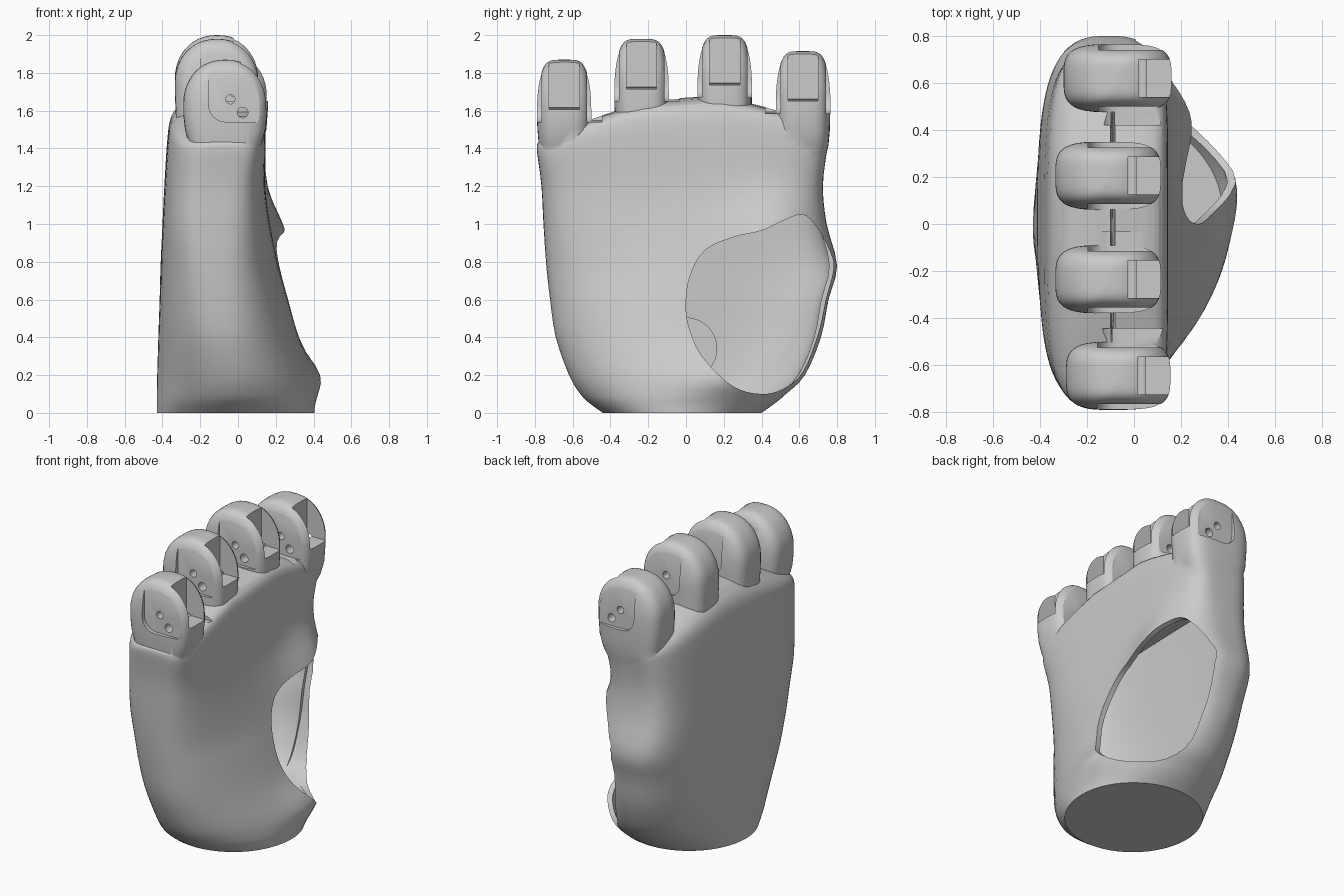
import bpy, bmesh
from math import cos, sin, pi, exp, radians
from mathutils import Matrix

if "Cube" in bpy.data.objects:
    bpy.data.objects.remove(bpy.data.objects["Cube"])


def spline(rows, steps, closed=False):
    n, out = len(rows), []
    for i in range(n if closed else n - 1):
        idx = [(i + k) % n if closed else min(max(i + k, 0), n - 1) for k in (-1, 0, 1, 2)]
        p = [rows[k] for k in idx]
        for s in range(steps):
            t = s / steps
            out.append([0.5 * (2*b + (c-a)*t + (2*a-5*b+4*c-d)*t*t + (3*b-a-3*c+d)*t**3)
                        for a, b, c, d in zip(*p)])
    if not closed:
        out.append(list(rows[-1]))
    return out


def finish(name, bm):
    me = bpy.data.meshes.new(name)
    bm.to_mesh(me)
    bm.free()
    ob = bpy.data.objects.new(name, me)
    bpy.context.collection.objects.link(ob)
    return ob


def loft(name, rings):
    bm = bmesh.new()
    vs = [[bm.verts.new(p) for p in r] for r in rings]
    n = len(vs[0])
    for r0, r1 in zip(vs, vs[1:]):
        for i in range(n):
            bm.faces.new((r0[i], r0[(i+1) % n], r1[(i+1) % n], r1[i]))
    bm.faces.new(vs[0][::-1])
    bm.faces.new(vs[-1])
    bmesh.ops.recalc_face_normals(bm, faces=bm.faces)
    return finish(name, bm)


def box(name, x0, x1, y0, y1, z0, z1, axis=None, r=0.0):
    bm = bmesh.new()
    bmesh.ops.create_cube(bm, size=1, matrix=Matrix.Translation(((x0+x1)/2, (y0+y1)/2, (z0+z1)/2))
                          @ Matrix.Diagonal((x1-x0, y1-y0, z1-z0, 1)))
    if r:
        es = [e for e in bm.edges if abs((e.verts[0].co - e.verts[1].co).normalized()[axis]) > 0.9]
        bmesh.ops.bevel(bm, geom=es, offset=r, segments=6, profile=0.5, affect='EDGES')
    return finish(name, bm)


def cyl(name, c, r, depth, axis, seg=24):
    bm = bmesh.new()
    rot = Matrix.Rotation(pi/2, 4, 'X' if axis == 'Y' else 'Y')
    bmesh.ops.create_cone(bm, cap_ends=True, segments=seg, radius1=r, radius2=r, depth=depth,
                          matrix=Matrix.Translation(c) @ rot)
    return finish(name, bm)


def boolean(target, tool, op='DIFFERENCE'):
    m = target.modifiers.new('bool', 'BOOLEAN')
    m.operation, m.solver, m.object = op, 'EXACT', tool
    bpy.context.view_layer.objects.active = target
    bpy.ops.object.modifier_apply(modifier=m.name)
    bpy.data.objects.remove(tool, do_unlink=True)


def spow(v, e):
    return abs(v) ** e * (1 if v >= 0 else -1)


# palm sections: z, xmin, xmax, ymin, ymax, roundness exponent of palm side
SECTIONS = [
    (0.00, -.43, .400, -.44, .40, 2.0), (0.05, -.43, .400, -.51, .47, 1.95),
    (0.10, -.43, .400, -.56, .53, 1.9), (0.20, -.428, .385, -.62, .63, 1.9),
    (0.40, -.422, .32, -.69, .715, 2.0), (0.60, -.415, .265, -.72, .755, 2.2),
    (0.78, -.41, .215, -.74, .80, 2.5), (1.00, -.40, .17, -.755, .745, 3.2),
    (1.20, -.39, .145, -.765, .725, 4.2), (1.42, -.375, .145, -.785, .745, 5.5),
    (1.53, -.355, .14, -.79, .755, 5.5), (1.59, -.30, .12, -.785, .75, 5.0),
    (1.615, -.22, .06, -.765, .735, 4.5), (1.625, -.10, -.08, -.74, .71, 4)]


def section(row, inset=0.0, count=80):
    z, xa, xb, ya, yb, n = row
    cx, cy = (xa + xb) / 2, (ya + yb) / 2
    a, b = (xb - xa) / 2 - inset, (yb - ya) / 2 - inset
    pts = []
    for i in range(count):
        t = 2 * pi * (i + .5) / count
        e = n if cos(t) > 0 else min(n, 3.0) + min(.6, z)   # the back is boxier
        y = cy + b * spow(sin(t), 2 / e)
        x = cx + a * spow(cos(t), 2 / e)
        # swelling of the palm around the thumb opening
        bulge = (.07 * exp(-((y-.22)/.25)**2 - ((z-.19)/.13)**2)
                 + .11 * exp(-((y-.5)/.25)**2 - ((z-.92)/.22)**2))
        x += bulge * max(0, cos(t)) ** 0.5
        # top edge arches with the row of knuckles
        k = max(0, (z - 1.1) / .5)
        pts.append((x, y, z + k * k * (.05 - .20 * (abs(y - .06) / .8) ** 1.6)))
    return pts


rows = spline(SECTIONS, 3)
palm = loft('palm_shell', [section(r) for r in rows])

# knuckles: centre y, top z, xmin, xmax
KNUCKLES = [(-.645, 1.87, -.29, .155), (-.235, 1.98, -.335, .115),
            (.205, 2.0, -.335, .115), (.62, 1.915, -.30, .16)]


def knuckle(y0, top, xa, xb):
    cx, a, w, h = (xa + xb) / 2, (xb - xa) / 2, .145, .23
    levels = [(1.3, .6, .75), (1.42, .86, .93), (1.5, .96, .98), (top - h - .06, 1, 1)]
    for i in range(13):
        t = radians(89) * i / 12
        levels.append((top - h + h * sin(t), cos(t) ** .9, cos(t) ** .38 * (1 - .1 * i / 12)))
    rings = [[(cx + a * sx * spow(cos(q), 2/3.6), y0 + w * sy * spow(sin(q), 2/3.6), z)
              for q in (2 * pi * (i + .5) / 40 for i in range(40))] for z, sx, sy in levels]
    return loft('knuckle', rings)


for k in KNUCKLES:
    boolean(palm, knuckle(*k), 'UNION')

# hollow inside
inner = [r for r in rows if .06 <= r[0] <= 1.42]
boolean(palm, loft('cavity_cutter', [section(r, .035) for r in inner]))

# thumb opening
OPENING = [(.0, .55), (.02, .72), (.1, .86), (.25, .93), (.4, .965), (.52, 1.02), (.62, 1.05),
           (.695, .98), (.755, .87), (.782, .77), (.74, .6), (.70, .42), (.62, .22),
           (.52, .13), (.4, .10), (.25, .14), (.1, .28), (.03, .41)]
outline = spline(OPENING, 4, True)
boolean(palm, loft('opening_cutter', [[(x, y, z) for y, z in outline] for x in (-.03, .8)]))

for y0, top, xa, xb in KNUCKLES:
    # flat hinge cheeks on both sides
    for s in (-1, 1):
        ya, yb = sorted((y0 + s * .12, y0 + s * .2))
        boolean(palm, box('cheek_cutter', xb - .31, xb + .15, ya, yb, top - .33, top + .15, 1, .09))
    # tendon slot facing the palm
    boolean(palm, box('slot_cutter', xb - .14, xb + .2, y0 - .08, y0 + .08, top - .265, top + .2))
    # pin holes
    for dx, dz, r in ((-.195, -.21, .024), (-.13, -.28, .028)):
        boolean(palm, cyl('pin_cutter', (xb + dx, y0, top + dz), r, .33, 'Y'))

# round boss on the inner back wall
boss = cyl('inner_boss', (-.385, 0, .34), .165, .035, 'X', 48)

for ob in (palm, boss):
    bpy.ops.object.select_all(action='DESELECT')
    ob.select_set(True)
    bpy.context.view_layer.objects.active = ob
    bpy.ops.object.shade_smooth_by_angle(angle=radians(32))
